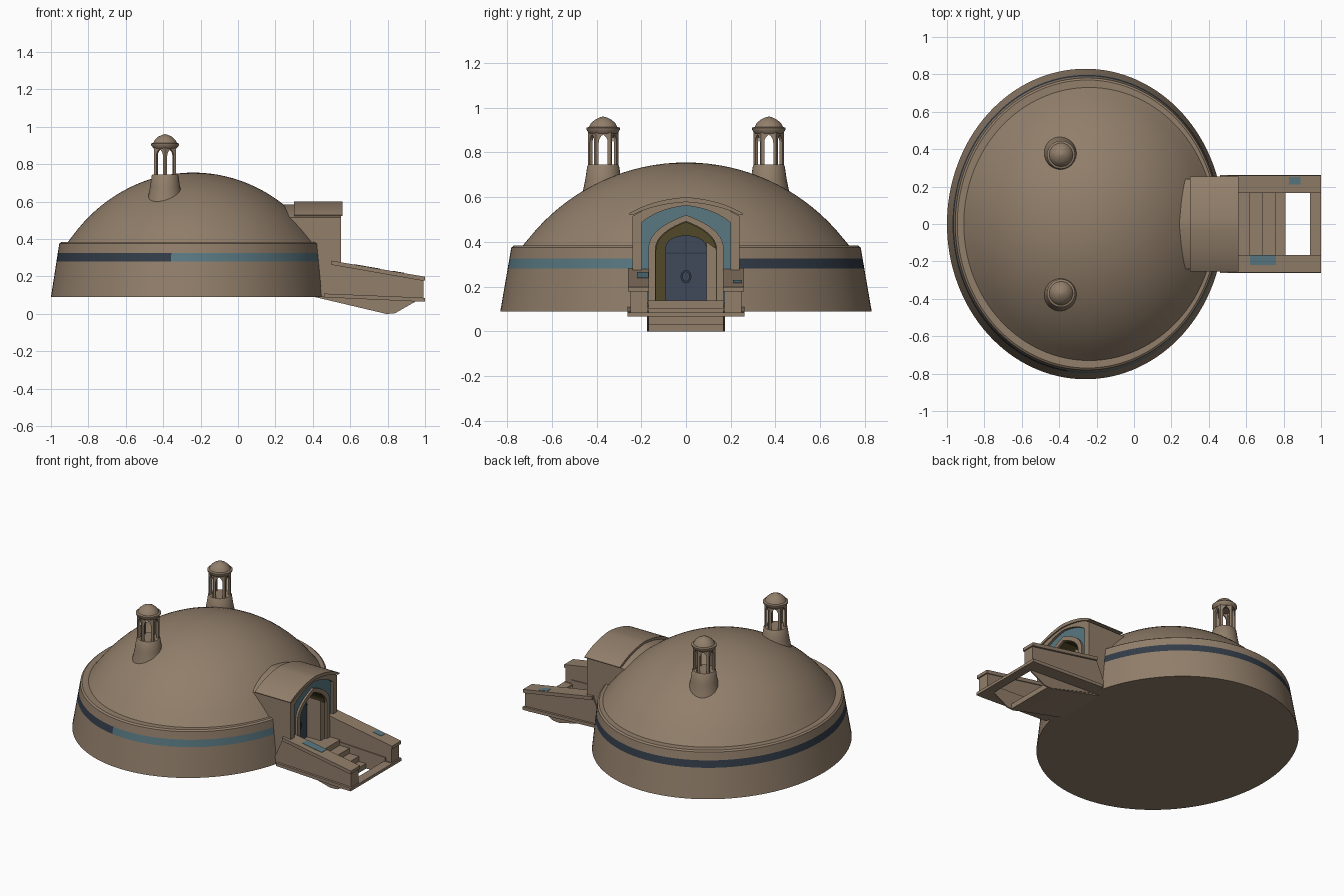
import bpy, bmesh, math
from mathutils import Matrix, Vector

if "Cube" in bpy.data.objects:
    bpy.data.objects.remove(bpy.data.objects["Cube"])


def mat(name, r, g, b):
    m = bpy.data.materials.new(name)
    m.diffuse_color = (r, g, b, 1)
    m.use_nodes = True
    m.node_tree.nodes["Principled BSDF"].inputs["Base Color"].default_value = m.diffuse_color
    return m


TAN = mat("tan plaster", 0.285, 0.21, 0.145)
TEAL = mat("teal tile", 0.10, 0.19, 0.225)
NAVY = mat("dark navy tile", 0.032, 0.045, 0.065)
DOOR = mat("blue grey door", 0.05, 0.068, 0.10)
OLIVE = mat("dark olive reveal", 0.085, 0.065, 0.022)


def finish(name, bm, mats, angle=35):
    bmesh.ops.recalc_face_normals(bm, faces=bm.faces)
    me = bpy.data.meshes.new(name)
    bm.to_mesh(me)
    bm.free()
    ob = bpy.data.objects.new(name, me)
    bpy.context.collection.objects.link(ob)
    for m in mats:
        me.materials.append(m)
    bpy.ops.object.select_all(action='DESELECT')
    ob.select_set(True)
    bpy.context.view_layer.objects.active = ob
    bpy.ops.object.shade_smooth_by_angle(angle=math.radians(angle))
    return ob


def loft(name, rings, seg, mats, angle=35, rule=None):
    """Closed stack of elliptical rings (rx, ry, cx, cy, z)."""
    bm = bmesh.new()
    rows = []
    for rx, ry, cx, cy, z in rings:
        rows.append([bm.verts.new((cx + rx * math.cos(2 * math.pi * i / seg),
                                   cy + ry * math.sin(2 * math.pi * i / seg), z)) for i in range(seg)])
    for a, b in zip(rows, rows[1:]):
        for i in range(seg):
            j = (i + 1) % seg
            bm.faces.new((a[i], a[j], b[j], b[i]))
    bm.faces.new(rows[0])
    bm.faces.new(rows[-1])
    if rule:
        for f in bm.faces:
            f.material_index = rule(f.calc_center_median())
    return finish(name, bm, mats, angle)


def prism(name, pts, axis, a, b, m, matrix=None):
    """Outline extruded along x (points are y, z) or along y (points are x, z)."""
    bm = bmesh.new()
    place = (lambda p, t: (t, p[0], p[1])) if axis == 'x' else (lambda p, t: (p[0], t, p[1]))
    v0 = [bm.verts.new(place(p, a)) for p in pts]
    v1 = [bm.verts.new(place(p, b)) for p in pts]
    bm.faces.new(v0)
    bm.faces.new(v1)
    for i in range(len(pts)):
        j = (i + 1) % len(pts)
        bm.faces.new((v0[i], v0[j], v1[j], v1[i]))
    if matrix:
        bm.transform(matrix)
    return finish(name, bm, [m])


def arch(w, z0, spring, peak, kx=1.0, kz=0.6, n=10):
    """Pointed arch outline, left foot to right foot."""
    h = peak - spring
    left = [(-w, z0)]
    for i in range(n + 1):
        t = i / n
        left.append((-w * (1 - t) ** 2 - 2 * t * (1 - t) * w * kx,
                     spring + 2 * t * (1 - t) * h * kz + t * t * h))
    return left + [(-y, z) for y, z in reversed(left[:-1])]


def arch_ring(name, outer, inner, a, b, m, matrix=None):
    return prism(name, outer + inner[::-1], 'x', a, b, m, matrix)


# main drum and dome
def drum(z):
    t = (z - 0.09) / 0.29
    return (0.74 - 0.035 * t, 0.83 - 0.05 * t, -0.26 + 0.01 * t, 0, z)


rings = [drum(z) for z in (0.09, 0.28, 0.325, 0.375)]
rings.append((0.695, 0.77, -0.25, 0, 0.383))
R, zc = 0.897, -0.142
a0 = math.asin(0.73 / R)
for i in range(19):
    r = R * math.sin(a0 * (1 - i / 18.05))
    rings.append((r * 0.918, r, -0.24, 0, zc + math.sqrt(R * R - r * r) + (0.004 if i == 0 else 0)))


def band(c):
    if 0.281 < c.z < 0.324:
        return 1 if (c.y < 0 and c.x > -0.35) else 2
    return 0


dome = loft("domed_hall", rings, 128, [TAN, TEAL, NAVY], 25, band)

# doorway recess cut into the drum
cutter = prism("doorway_cutter", arch(0.15, 0.12, 0.36, 0.50), 'x', 0.415, 0.7, TAN)
cutter.hide_render = True
mod = dome.modifiers.new("doorway", 'BOOLEAN')
mod.operation = 'DIFFERENCE'
mod.solver = 'EXACT'
mod.object = cutter
bpy.context.view_layer.objects.active = dome
bpy.ops.object.modifier_apply(modifier="doorway")
bpy.data.objects.remove(cutter)

# entrance portal
LOW = dict(kx=0.6, kz=0.85)
arch_ring("portal_shell", arch(0.24, 0.09, 0.515, 0.585, **LOW),
          arch(0.2, 0.09, 0.485, 0.562, **LOW), 0.2, 0.55, TAN)
arch_ring("portal_cornice", arch(0.255, 0.522, 0.527, 0.6, **LOW),
          arch(0.232, 0.522, 0.523, 0.578, **LOW), 0.3, 0.558, TAN)
arch_ring("portal_tile_panel", arch(0.203, 0.1, 0.488, 0.565, **LOW),
          arch(0.155, 0.1, 0.37, 0.505), 0.49, 0.535, TEAL)
arch_ring("portal_arch_frame", arch(0.168, 0.1, 0.37, 0.52),
          arch(0.137, 0.1, 0.365, 0.492), 0.40, 0.548, TAN)
arch_ring("portal_reveal_lining", arch(0.139, 0.136, 0.365, 0.494),
          arch(0.133, 0.136, 0.363, 0.487), 0.41, 0.535, OLIVE)
prism("doorway_back_wall", arch(0.145, 0.1, 0.365, 0.497), 'x', 0.40, 0.425, OLIVE)
prism("door_jamb", [(0.092, 0.13), (0.134, 0.13), (0.134, 0.37), (0.092, 0.40)], 'x', 0.42, 0.534, TAN)

# door leaves, seam and ring handle
prism("door", arch(0.092, 0.13, 0.37, 0.43, kz=0.9), 'x', 0.42, 0.437, DOOR)
prism("door_seam", [(-0.003, 0.14), (0.003, 0.14), (0.003, 0.425), (-0.003, 0.425)], 'x', 0.43, 0.44, NAVY)
prism("door_rail", [(-0.09, 0.347), (0.09, 0.347), (0.09, 0.352), (-0.09, 0.352)], 'x', 0.43, 0.439, NAVY)
circle = [(math.sin(2 * math.pi * i / 24), math.cos(2 * math.pi * i / 24)) for i in range(25)]
arch_ring("door_ring_handle", [(0.024 * s, 0.245 + 0.03 * c) for s, c in circle],
          [(0.015 * s, 0.245 + 0.02 * c) for s, c in circle], 0.435, 0.446, NAVY)

# entrance steps with sloped underside
prism("steps", [(0.40, 0.092), (0.40, 0.137), (0.62, 0.137), (0.62, 0.102), (0.69, 0.102), (0.69, 0.068),
                (0.76, 0.068), (0.76, 0.034), (0.81, 0.034), (0.81, 0), (0.79, 0)], 'y', -0.17, 0.17, TAN)

# sloping balustrades, mirrored in y
for s, side in ((-1, "left"), (1, "right")):
    prism("balustrade_" + side, [(0.42, 0.092), (0.95, 0.072), (0.992, 0.072), (0.992, 0.19),
                                 (0.5, 0.275)], 'y', s * 0.172, s * 0.247, TAN)
    prism("balustrade_cap_" + side, [(0.5, 0.262), (0.98, 0.178), (1.0, 0.178), (1.0, 0.198), (0.5, 0.284)],
          'y', s * 0.166, s * 0.26, TAN)
    prism("balustrade_foot_" + side, [(0.46, 0.088), (0.95, 0.066), (1.0, 0.066), (1.0, 0.085), (0.95, 0.088),
                                      (0.46, 0.108)], 'y', s * 0.168, s * 0.262, TAN)
    prism("step_cheek_" + side, [(0.45, 0.09), (0.79, 0.0), (0.84, 0.003), (0.95, 0.066), (0.95, 0.11),
                                 (0.45, 0.13)], 'y', s * 0.166, s * 0.174, TAN)
prism("threshold_bar", [(0.94, 0.066), (1.0, 0.066), (1.0, 0.084), (0.94, 0.084)], 'y', -0.172, 0.172, TAN)


# teal tile patches on the balustrade caps
def cap_z(x):
    return 0.284 - 0.172 * (x - 0.5)


for name, x0, x1, y0, y1 in (("front", 0.62, 0.76, -0.22, -0.167), ("back", 0.83, 0.89, 0.21, 0.25)):
    prism("tile_patch_" + name, [(x0, cap_z(x0) - 0.002), (x1, cap_z(x1) - 0.002), (x1, cap_z(x1) + 0.002),
                                 (x0, cap_z(x0) + 0.002)], 'y', y0, y1, TEAL)

# two lantern turrets: tapered base, six arched bays, small dome cap
for s, side in ((-1, "front"), (1, "back")):
    cx, cy = -0.39, 0.37 * s

    def turret(name, prof):
        loft(name + side, [(r, r, cx, cy, z) for r, z in prof], 32, [TAN])

    turret("turret_base_", [(0.105, 0.57), (0.092, 0.62), (0.08, 0.68), (0.071, 0.74), (0.067, 0.745)])
    turret("turret_cap_", [(0.062, 0.885), (0.074, 0.9), (0.075, 0.91), (0.063, 0.914), (0.055, 0.93),
                           (0.036, 0.947), (0.014, 0.957), (0.002, 0.96)])
    for k in range(6):
        M = Matrix.Translation(Vector((cx, cy, 0))) @ Matrix.Rotation(k * math.pi / 3, 4, 'Z')
        w = 0.034
        arch_ring("turret_bay_%s_%d" % (side, k + 1),
                  [(-w, 0.735), (-w, 0.895), (w, 0.895), (w, 0.735)],
                  arch(0.02, 0.735, 0.845, 0.88, n=5), 0.043, 0.058, TAN, M)
